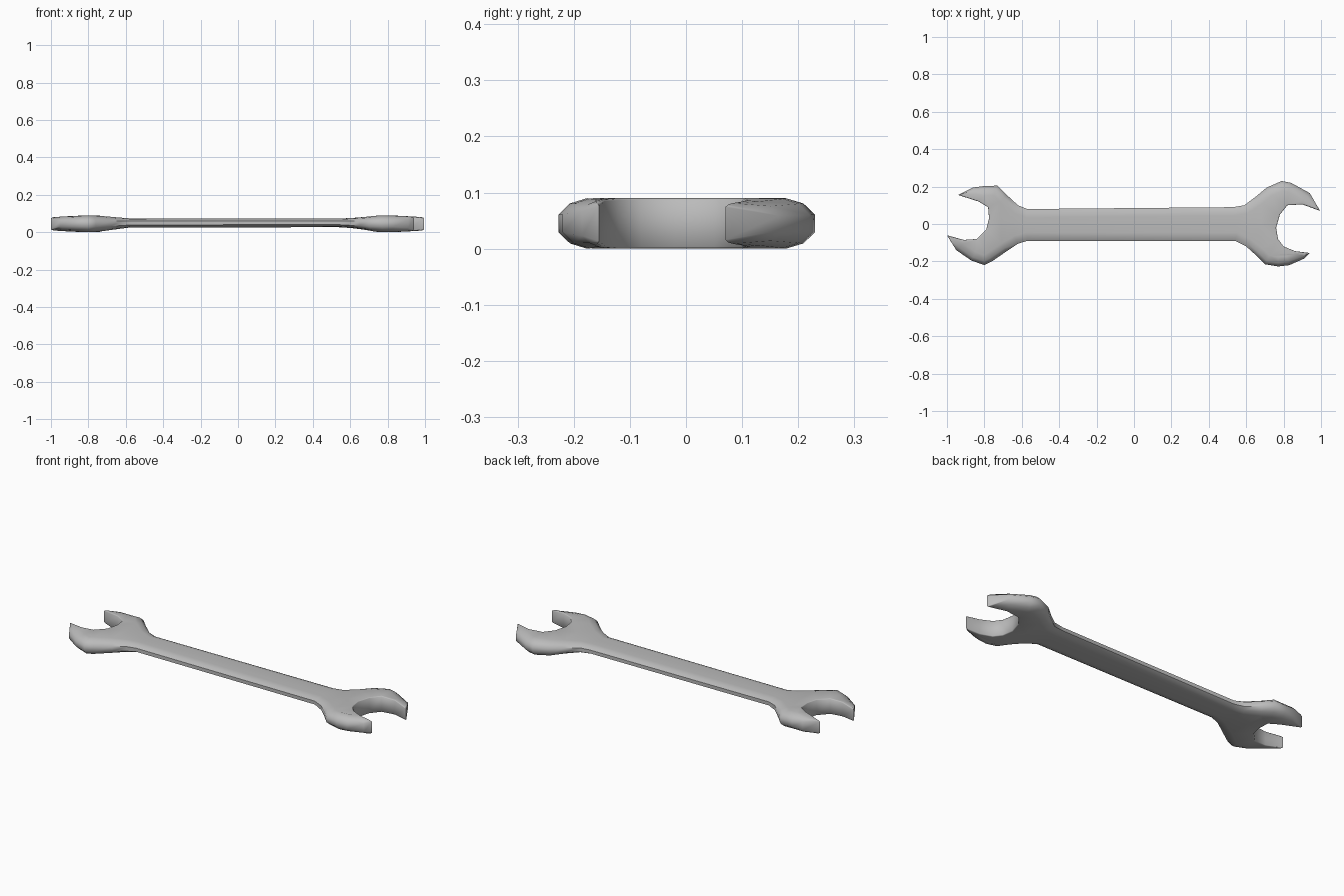
import bpy, bmesh
from mathutils import Vector

cube = bpy.data.objects.get("Cube")
if cube:
    bpy.data.objects.remove(cube)

steel = bpy.data.materials.new("grey_steel")
steel.use_nodes = True
colour = (0.5, 0.5, 0.5, 1)
steel.diffuse_color = colour
steel.node_tree.nodes["Principled BSDF"].inputs["Base Color"].default_value = colour

# Rounding widths: shank, outer head edge, jaw tip, inner jaw wall
S, O, T, I = 0.045, 0.05, 0.015, 0.006

# Clockwise outline of each open end, starting and ending at the shank
right_end = [(.53, .09, S), (.59, .10, S), (.65, .145, O), (.71, .195, O),
             (.79, .23, O), (.84, .22, O), (.94, .165, O), (.995, .07, T),
             (.90, .105, I), (.82, .10, I), (.78, .05, I), (.76, -.02, I),
             (.77, -.08, I), (.80, -.12, I), (.86, -.145, I), (.94, -.155, T),
             (.91, -.185, .035), (.83, -.22, O), (.77, -.227, O), (.70, -.215, O),
             (.65, -.165, O), (.60, -.12, S), (.54, -.09, S)]
left_end = [(-.57, -.09, S), (-.62, -.105, S), (-.68, -.145, O), (-.76, -.2, O),
            (-.80, -.22, O), (-.87, -.195, O), (-.95, -.14, O), (-1, -.06, T),
            (-.91, -.085, I), (-.84, -.08, I), (-.79, -.03, I), (-.775, .03, I),
            (-.78, .09, I), (-.83, .12, I), (-.94, .155, T), (-.86, .195, .035),
            (-.80, .203, O), (-.73, .205, O), (-.68, .155, O), (-.62, .10, S),
            (-.57, .08, S)]
outline = right_end + left_end
n, m = len(right_end), len(outline)


def thickness(x):
    """Middle height and half thickness along the length."""
    t = min(max((abs(x) - .56) / .17, 0), 1)
    tip = max(abs(x) - .82, 0)
    return .05 - .005 * t, .023 + .022 * t - .05 * tip


def inward(i):
    """Mitred inward direction at an outline point."""
    p = [Vector(outline[k % m][:2]) for k in (i - 1, i, i + 1)]
    a, b = (p[1] - p[0]).normalized(), (p[2] - p[1]).normalized()
    d = a + b
    d = Vector((d.y, -d.x)).normalized()
    return d / max(d.dot(Vector((b.y, -b.x))), .7)


bm = bmesh.new()


def ring(side, step, height):
    """Loop of vertices moved inward by a share of the rounding width."""
    verts = []
    for i, (x, y, r) in enumerate(outline):
        mid, half = thickness(x)
        p = Vector((x, y)) + inward(i) * r * step
        low = 1 - 13 * r
        z = mid + side * half * (low + (1 - low) * height)
        verts.append(bm.verts.new((p.x, p.y, z)))
    return verts


def bridge(a, b):
    for i in range(m):
        j = (i + 1) % m
        bm.faces.new((a[i], a[j], b[j], b[i]))


# Rounded edges and the two broad faces
rims = []
pairs = [(2, n - 3), (1, n - 2), (0, n - 1), (m - 1, n), (m - 2, n + 1), (m - 3, n + 2)]
for side in (1, -1):
    rim = ring(side, 0, 0)
    shoulder = ring(side, .4, .68)
    cap = ring(side, 1, 1)
    bridge(rim, shoulder)
    bridge(shoulder, cap)
    rims.append(rim)
    # Shallow groove along the middle of the shank
    mids = []
    for k, (a, b) in enumerate(pairs):
        co = (cap[a].co + cap[b].co) / 2
        co.z -= side * (0 if k in (0, 5) else .003)
        mids.append(bm.verts.new(co))
    for k in range(5):
        (a, b), (c, d) = pairs[k], pairs[k + 1]
        bm.faces.new((cap[a], mids[k], mids[k + 1], cap[c]))
        bm.faces.new((mids[k], cap[b], cap[d], mids[k + 1]))
    heads = [bm.faces.new(cap[2:n - 2] + [mids[0]]),
             bm.faces.new(cap[n + 2:m - 2] + [mids[5]])]
    bmesh.ops.triangulate(bm, faces=heads)
bridge(rims[0], rims[1])
bmesh.ops.recalc_face_normals(bm, faces=bm.faces)

mesh = bpy.data.meshes.new("open_end_wrench")
bm.to_mesh(mesh)
bm.free()
mesh.materials.append(steel)
wrench = bpy.data.objects.new("open_end_wrench", mesh)
bpy.context.collection.objects.link(wrench)
bpy.ops.object.select_all(action='DESELECT')
wrench.select_set(True)
bpy.context.view_layer.objects.active = wrench
bpy.ops.object.shade_smooth_by_angle(angle=.9)
